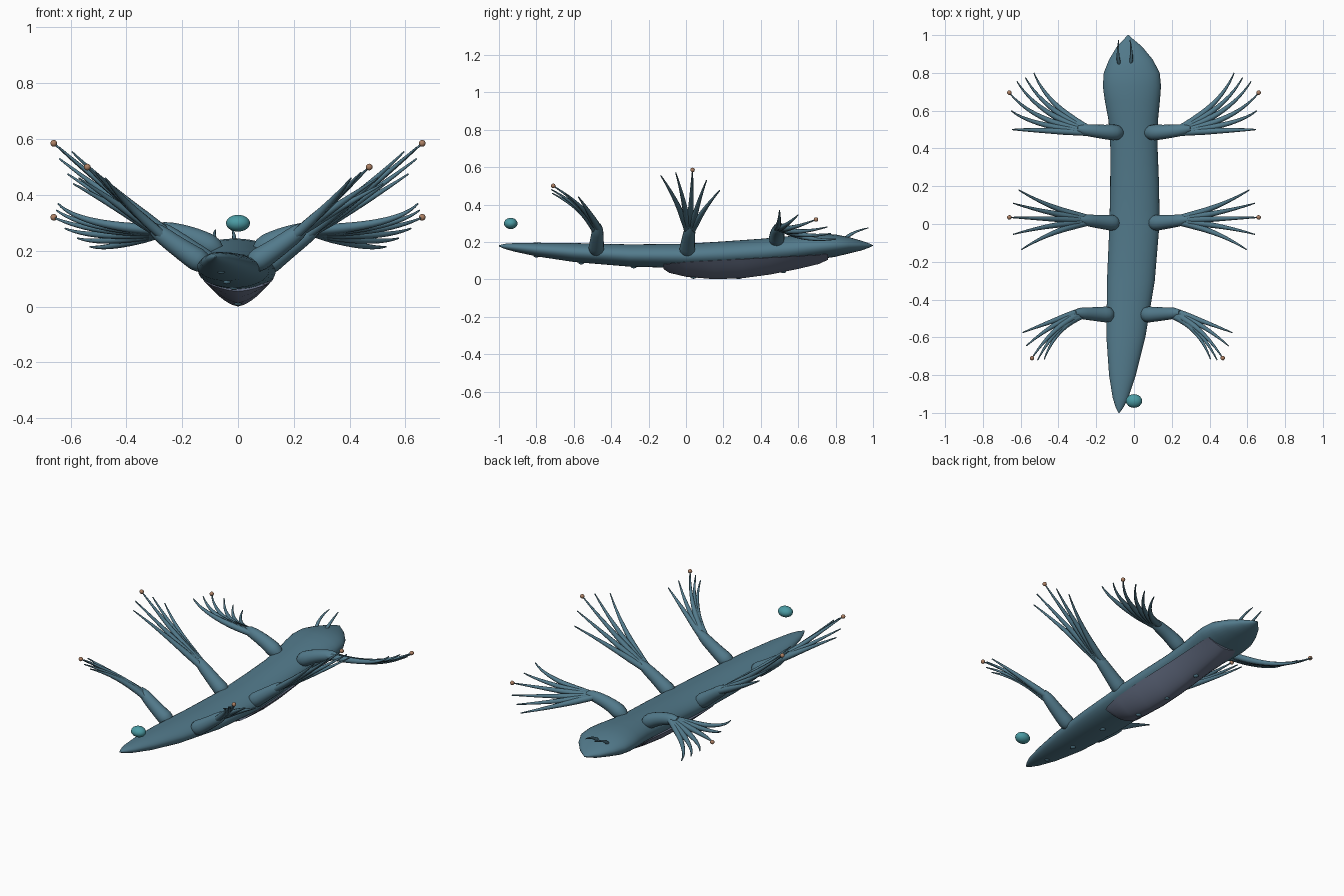
import bpy, bmesh, math
from mathutils import Vector

if "Cube" in bpy.data.objects:
    bpy.data.objects.remove(bpy.data.objects["Cube"])


def material(name, rgb):
    m = bpy.data.materials.new(name)
    m.diffuse_color = (*rgb, 1)
    m.use_nodes = True
    m.node_tree.nodes["Principled BSDF"].inputs["Base Color"].default_value = m.diffuse_color
    return m


SKIN = material("skin_blue", (0.085, 0.195, 0.26))
FOOT = material("foot_slate", (0.14, 0.17, 0.25))
TIP = material("tip_tan", (0.42, 0.22, 0.13))
TEAL = material("teal", (0.07, 0.33, 0.37))


def finish(bm, name, mat):
    bmesh.ops.recalc_face_normals(bm, faces=bm.faces)
    me = bpy.data.meshes.new(name)
    bm.to_mesh(me)
    bm.free()
    me.materials.append(mat)
    ob = bpy.data.objects.new(name, me)
    bpy.context.collection.objects.link(ob)
    bpy.ops.object.select_all(action='DESELECT')
    ob.select_set(True)
    bpy.context.view_layer.objects.active = ob
    bpy.ops.object.shade_smooth_by_angle(angle=math.radians(50))
    return ob


def loft(bm, rings):
    vs = [[bm.verts.new(p) for p in r] for r in rings]
    n = len(vs[0])
    for a, b in zip(vs, vs[1:]):
        for i in range(n):
            j = (i + 1) % n
            bm.faces.new((a[i], a[j], b[j], b[i]))
    bm.faces.new(vs[0])
    bm.faces.new(vs[-1])


def tube(bm, pts, radii, n=12):
    rings = []
    for i, p in enumerate(pts):
        t = (pts[min(i + 1, len(pts) - 1)] - pts[max(i - 1, 0)]).normalized()
        u = t.cross(Vector((0, 0, 1))).normalized()
        v = t.cross(u)
        rings.append([p + radii[i] * (u * math.cos(a) + v * math.sin(a))
                      for a in (2 * math.pi * k / n for k in range(n))])
    loft(bm, rings)


def bezier(a, b, c, n=10):
    a, b, c = Vector(a), Vector(b), Vector(c)
    return [a * (1 - t) ** 2 + b * 2 * t * (1 - t) + c * t * t
            for t in (i / n for i in range(n + 1))]


def ball(name, loc, size, mat, seg=16):
    bm = bmesh.new()
    bmesh.ops.create_uvsphere(bm, u_segments=seg, v_segments=seg // 2 + 2, radius=1)
    for v in bm.verts:
        v.co = Vector([loc[k] + v.co[k] * size[k] for k in range(3)])
    finish(bm, name, mat)


# body stations: y, left x, right x, bottom z, top z
BODY = [(-1, -.083, -.077, .176, .182), (-.97, -.097, -.055, .163, .19),
        (-.92, -.113, -.03, .149, .194), (-.8, -.132, .01, .123, .196),
        (-.6, -.146, .06, .093, .194), (-.3, -.143, .11, .068, .187),
        (0, -.13, .135, .06, .19), (.2, -.126, .133, .065, .203),
        (.4, -.125, .125, .075, .217), (.55, -.135, .127, .088, .231),
        (.65, -.154, .137, .1, .24), (.73, -.165, .143, .11, .244),
        (.8, -.16, .136, .121, .24), (.87, -.132, .1, .138, .226),
        (.94, -.09, .042, .155, .206), (.98, -.052, -.006, .17, .192),
        (1, -.034, -.028, .179, .183)]
rings = []
for y, l, r, b, t in BODY:
    rings.append([((l + r) / 2 + (r - l) / 2 * math.cos(a), y,
                   (b + t) / 2 + (t - b) / 2 * math.sin(a))
                  for a in (2 * math.pi * k / 32 for k in range(32))])
bm = bmesh.new()
loft(bm, rings)
finish(bm, "body", SKIN)

# foot sole under the belly: y, half width, bottom z, edge z
rings = []
for y, w, b, t in [(-.12, .1, .055, .078), (-.09, .11, .035, .083), (0, .122, .014, .092),
                   (.15, .127, .001, .1), (.3, .125, .006, .108), (.45, .121, .026, .116),
                   (.6, .12, .056, .124), (.71, .118, .082, .131), (.76, .112, .105, .135)]:
    rings.append([(w * s, y, b + (t - b) * abs(s) ** 1.6)
                  for s in (k / 8 for k in range(-8, 9))]
                 + [(w * .5, y, t + .01), (-w * .5, y, t + .01)])
bm = bmesh.new()
loft(bm, rings)
finish(bm, "foot_sole", FOOT)

# arms: centre x, shoulder, elbow, hand, finger tips, index of balled tip
ARMS = {
    "front": (0, (.045, .485, .175), (.14, .48, .26), (.30, .505, .28),
              [(.645, .5, .37), (.65, .6, .345), (.66, .695, .32), (.62, .755, .28),
               (.575, .775, .245), (.53, .8, .215)], 2),
    "middle": (0, (.07, .005, .125), (.14, .005, .18), (.29, .025, .29),
               [(.595, -.135, .555), (.64, -.055, .57), (.66, .035, .585),
                (.64, .11, .53), (.61, .18, .475)], 2),
    "rear": (-.035, (.06, -.48, .14), (.14, -.48, .18), (.28, -.47, .29),
             [(.555, -.575, .44), (.535, -.645, .46), (.505, -.71, .5),
              (.475, -.72, .48), (.44, -.715, .46)], 2)}


def control(kind, h, tip):
    if kind == "front":
        f = (.37 - tip.z) / .155
        return Vector((.57 - .11 * f, .50 + .13 * f, .285 - .085 * f))
    if kind == "rear":
        return Vector((.30 + .3 * (tip.x - .2), -.5 - .15 * (-.47 - tip.y), .36 + .5 * (tip.z - .44)))
    m = h.lerp(tip, .5)
    return Vector((m.x, h.y + .38 * (tip.y - h.y), m.z - .015))


for side, sx in (("right", 1), ("left", -1)):
    for kind, (cx, s, e, h, tips, k) in ARMS.items():
        def flip(p):
            return Vector((cx + sx * p[0], p[1], p[2]))
        bm = bmesh.new()
        path = bezier(flip(s), flip(e), flip(h), 10)
        tube(bm, path, [.003, .022, .038, .042, .040, .038, .036, .034, .032, .028, .016], 16)
        h = Vector(h)
        inward = (Vector(e) - h).normalized()
        mid = (len(tips) - 1) / 2
        for i, tip in enumerate(tips):
            tip = Vector(tip)
            start = h + inward * .05
            spread = (i - mid) / mid * .013
            start.y += spread if kind != "rear" else -spread
            pts = bezier(flip(start), flip(control(kind, h, tip)), flip(tip), 14)
            tube(bm, pts, [.003 + .015 * min(1, (1 - t / 14) * 1.25) for t in range(15)], 8)
            if i == k:
                ball(f"{kind}_{side}_tip_bead", flip(tip), (.012,) * 3, TIP, 12)
        finish(bm, f"{kind}_{side}_arm", SKIN)

# feelers on the head
for side, x0, x1 in (("left", -.078, -.09), ("right", -.018, -.008)):
    bm = bmesh.new()
    tube(bm, bezier((x0, .85, .215), (x1, .885, .255), (x0 - .003, .975, .275), 8),
         [.01, .01, .009, .008, .007, .006, .005, .004, .002], 8)
    finish(bm, f"{side}_feeler", SKIN)

# small bumps along the underside
for i, (x, y, z) in enumerate([(-.06, -.8, .126), (-.04, -.56, .089), (-.015, -.28, .068),
                               (0, .04, .012), (0, .28, .01), (0, .52, .042)]):
    ball(f"belly_bump_{i + 1}", (x, y, z), (.014, .016, .009), SKIN, 12)

# floating bubble above the tail
ball("floating_bubble", (0, -.937, .299), (.043, .036, .03), TEAL, 24)
